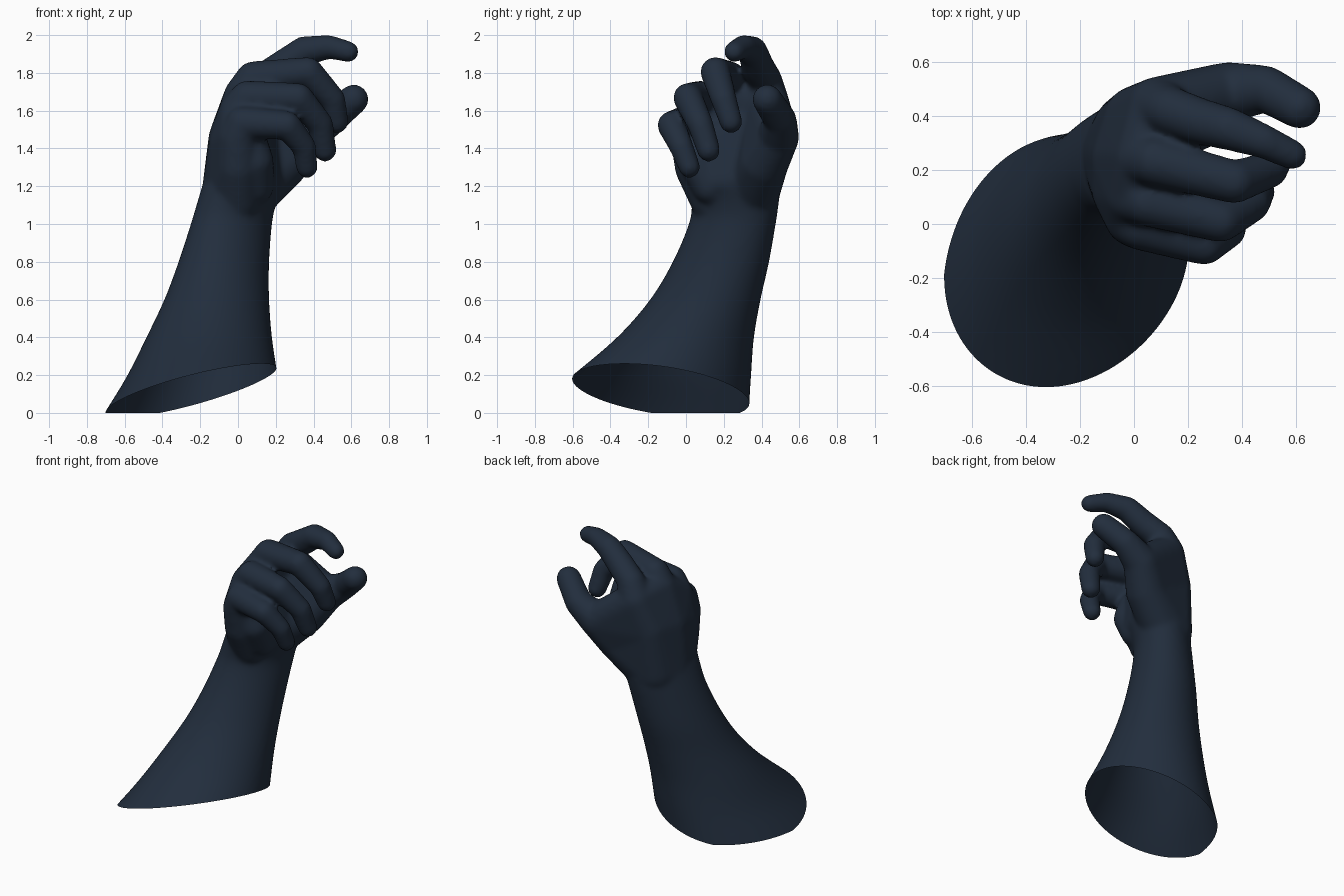
import bpy
import bmesh
from math import sin, cos, pi
from mathutils import Matrix, Vector

cube = bpy.data.objects.get("Cube")
if cube:
    bpy.data.objects.remove(cube, do_unlink=True)

skin = bpy.data.materials.new("dark navy")
skin.use_nodes = True
color = (0.016, 0.027, 0.047, 1)
skin.diffuse_color = color
skin.node_tree.nodes["Principled BSDF"].inputs["Base Color"].default_value = color

body = bmesh.new()


def add_part(bm):
    """Append a closed part to the body."""
    bmesh.ops.recalc_face_normals(bm, faces=bm.faces[:])
    mesh = bpy.data.meshes.new("part")
    bm.to_mesh(mesh)
    bm.free()
    body.from_mesh(mesh)
    bpy.data.meshes.remove(mesh)


def hull(*balls):
    """Convex skin around (x, y, z, radius) balls."""
    bm = bmesh.new()
    for x, y, z, r in balls:
        bmesh.ops.create_icosphere(bm, subdivisions=3, radius=r,
                                   matrix=Matrix.Translation((x, y, z)))
    bmesh.ops.delete(bm, geom=bm.edges[:], context='EDGES_FACES')
    bmesh.ops.convex_hull(bm, input=bm.verts[:])
    loose = [v for v in bm.verts if not v.link_faces]
    bmesh.ops.delete(bm, geom=loose, context='VERTS')
    add_part(bm)


def chain(joints):
    """Tapered limb through the joints."""
    for a, b in zip(joints, joints[1:]):
        hull(a, b)


def web(left, right):
    """Flesh filling the space between two chains."""
    for i in range(min(len(left), len(right)) - 1):
        hull(*left[i:i + 2], *right[i:i + 2])


def refine(rings, steps=5):
    """Catmull-Rom interpolation between rings."""
    rows = [Vector(r) for r in rings]
    fine = []
    for i in range(len(rows) - 1):
        a, b, c, d = (rows[min(max(i + k, 0), len(rows) - 1)] for k in (-1, 0, 1, 2))
        for t in (s / steps for s in range(steps)):
            fine.append(b + (c - a) * (t / 2) + (a * 2 - b * 5 + c * 4 - d) * (t * t / 2)
                        + (b * 3 - a - c * 3 + d) * (t ** 3 / 2))
    return fine + [rows[-1]]


def loft(rings, sides=64):
    """Closed loft through skewed ellipses (z, x range, y range, skew)."""
    bm = bmesh.new()
    loops = []
    for z, x0, x1, y0, y1, skew in rings:
        loops.append([bm.verts.new(((x0 + x1) / 2 + (x1 - x0) / 2 * cos(t),
                                    (y0 + y1) / 2 + (y1 - y0) / 2 * sin(t + skew), z))
                      for t in (2 * pi * i / sides for i in range(sides))])
    for low, high in zip(loops, loops[1:]):
        for i in range(sides):
            j = (i + 1) % sides
            bm.faces.new((low[i], low[j], high[j], high[i]))
    bm.faces.new(loops[0])
    bm.faces.new(loops[-1])
    add_part(bm)


# Forearm, flaring towards the elbow
loft(refine([(-0.15, -0.80, 0.28, -1.05, 0.33, 0.0),
             (0.03, -0.688, 0.24, -0.81, 0.335, 0.02),
             (0.20, -0.585, 0.21, -0.60, 0.345, 0.05),
             (0.40, -0.485, 0.18, -0.365, 0.36, 0.1),
             (0.60, -0.39, 0.165, -0.19, 0.395, 0.15),
             (0.80, -0.315, 0.165, -0.07, 0.44, 0.2),
             (1.00, -0.25, 0.18, 0.015, 0.475, 0.27),
             (1.10, -0.22, 0.20, 0.03, 0.49, 0.27),
             (1.20, -0.19, 0.23, 0.02, 0.5, 0.2)]))

# Palm: one ray per finger, wrist to knuckle, with flesh between
index_ray = [(0, .33, 1.15, .16), (.02, .38, 1.45, .135), (.09, .43, 1.65, .115), (.13, .42, 1.76, .09)]
middle_ray = [(-.03, .25, 1.15, .165), (-.02, .24, 1.45, .138), (.03, .24, 1.68, .105), (.08, .23, 1.77, .092)]
ring_ray = [(-.02, .18, 1.15, .15), (-.03, .12, 1.42, .125), (0, .1, 1.6, .1), (.05, .08, 1.67, .09)]
little_ray = [(0, .14, 1.13, .12), (0, .06, 1.3, .12), (0, .025, 1.45, .11), (.025, -.008, 1.535, .09)]
thumb_ray = [(.09, .36, 1.18, .14), (.24, .41, 1.32, .133), (.35, .487, 1.46, .113)]
rays = [index_ray, middle_ray, ring_ray, little_ray]
for ray in rays:
    chain(ray)
for a, b in zip(rays, rays[1:]):
    web(a[:3], b[:3])
web(thumb_ray, index_ray)

# Heel of the hand and hollow of the palm
chain([(.09, .13, 1.2, .1), (.09, .06, 1.33, .1), (.06, .06, 1.42, .1)])
hull((.1, .13, 1.22, .09), (.13, .3, 1.24, .11), (.07, .16, 1.45, .1), (.1, .3, 1.5, .1))

# Fingers, knuckle to tip
chain([index_ray[-1], (.24, .38, 1.835, .087), (.35, .352, 1.915, .08),
       (.48, .305, 1.938, .064), (.585, .255, 1.912, .056)])
chain([middle_ray[-1], (.37, .155, 1.805, .08), (.5, .2, 1.66, .069), (.525, .238, 1.54, .061)])
chain([ring_ray[-1], (.32, .01, 1.668, .079), (.435, .075, 1.53, .069), (.46, .12, 1.39, .062)])
chain([little_ray[-1], (.26, -.078, 1.523, .075), (.35, -.025, 1.41, .064), (.365, .018, 1.3, .058)])

# Thumb
chain([thumb_ray[-1], (.485, .5, 1.55, .087), (.612, .43, 1.66, .08)])

# Fuse the parts into one smooth skin
mesh = bpy.data.meshes.new("hand_and_forearm")
body.to_mesh(mesh)
body.free()
hand = bpy.data.objects.new("hand_and_forearm", mesh)
bpy.context.scene.collection.objects.link(hand)
remesh = hand.modifiers.new("fuse", 'REMESH')
remesh.mode = 'VOXEL'
remesh.voxel_size = 0.014
smooth = hand.modifiers.new("soften", 'SMOOTH')
smooth.factor = 0.5
smooth.iterations = 12
fused = bpy.data.meshes.new_from_object(
    hand.evaluated_get(bpy.context.evaluated_depsgraph_get()))
hand.modifiers.clear()
hand.data = fused
bpy.data.meshes.remove(mesh)
fused.name = "hand_and_forearm"

# Open end of the hollow forearm: a slanted cut, levelled where it meets the ground
bm = bmesh.new()
bm.from_mesh(fused)
for point, normal in (((-0.24, -0.13, 0.122), (-0.285, 0.175, 1)),
                      ((0, 0, 0), (0, 0, 1))):
    bmesh.ops.bisect_plane(bm, geom=bm.verts[:] + bm.edges[:] + bm.faces[:],
                           plane_co=point, plane_no=Vector(normal).normalized(),
                           clear_inner=True)
for face in bm.faces:
    face.smooth = True
bm.to_mesh(fused)
bm.free()
fused.materials.clear()
fused.materials.append(skin)
